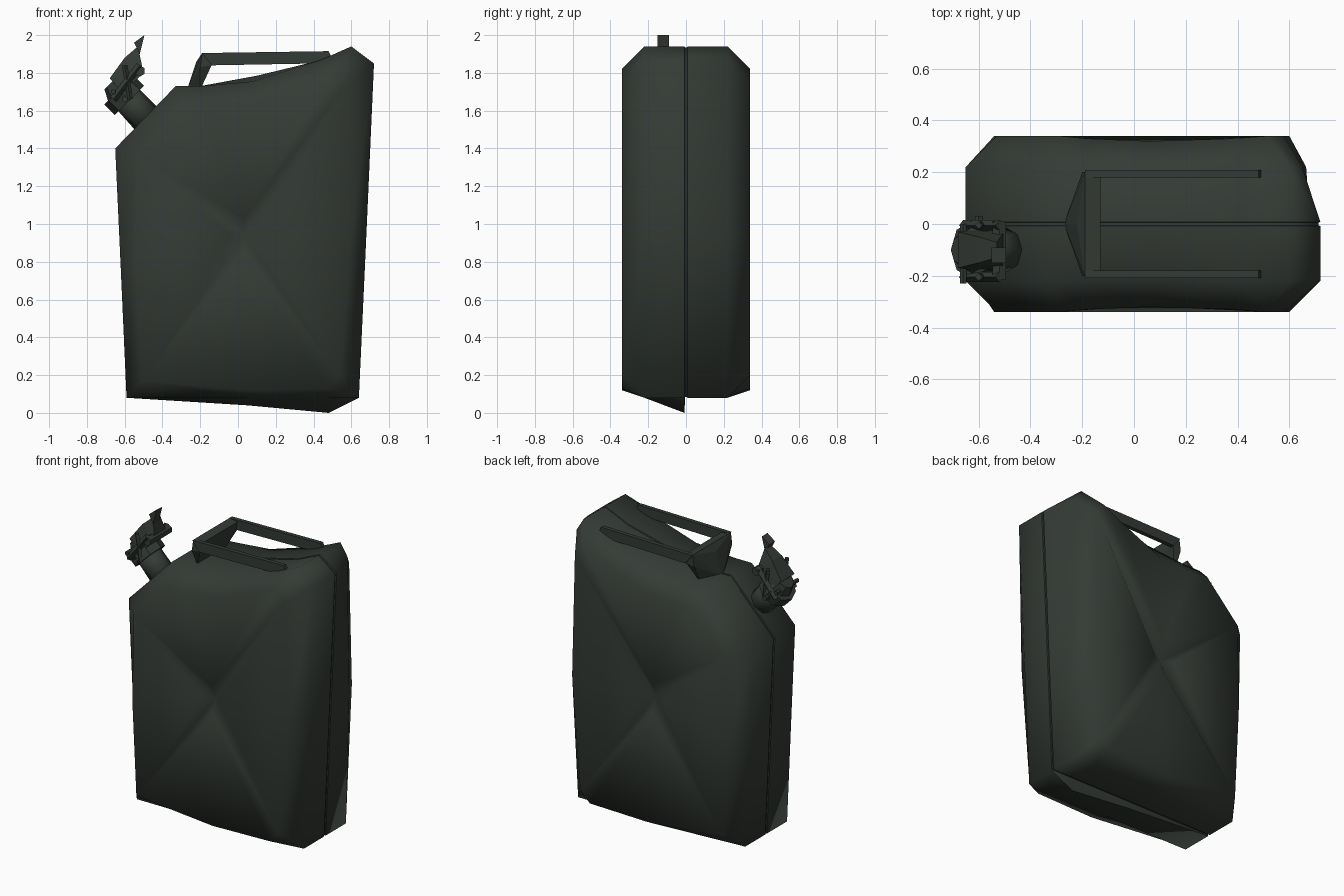
import bpy, bmesh, math
from mathutils import Vector

if "Cube" in bpy.data.objects:
    bpy.data.objects.remove(bpy.data.objects["Cube"])

paint = bpy.data.materials.new("dark olive paint")
paint.diffuse_color = (0.034, 0.043, 0.035, 1)
paint.use_nodes = True
paint.node_tree.nodes["Principled BSDF"].inputs["Base Color"].default_value = paint.diffuse_color


def finish(name, bm, smooth=False):
    bmesh.ops.recalc_face_normals(bm, faces=bm.faces)
    me = bpy.data.meshes.new(name)
    bm.to_mesh(me)
    bm.free()
    me.materials.append(paint)
    for p in me.polygons:
        p.use_smooth = smooth
    ob = bpy.data.objects.new(name, me)
    bpy.context.collection.objects.link(ob)
    return ob


def hull(name, pts):
    bm = bmesh.new()
    vs = [bm.verts.new(p) for p in pts]
    bmesh.ops.convex_hull(bm, input=vs)
    return finish(name, bm)


def rod(name, a, b, r1, r2=None, sides=8, smooth=False):
    a, b = Vector(a), Vector(b)
    bm = bmesh.new()
    bmesh.ops.create_cone(bm, cap_ends=True, segments=sides, radius1=r1,
                          radius2=r1 if r2 is None else r2, depth=(b - a).length)
    rot = (b - a).to_track_quat('Z', 'Y')
    for v in bm.verts:
        v.co = rot @ v.co + (a + b) / 2
    return finish(name, bm, smooth)


# Can body: outlines in x, z lofted along y, with a fine groove at the seam
middle = [(-.65, 1.4), (-.62, .75), (-.59, .08), (.05, .08), (.48, .08), (.64, .08), (.68, .95),
          (.72, 1.85), (.6, 1.94), (.43, 1.865), (.1, 1.785), (-.2, 1.73), (-.33, 1.73)]
dipped = list(middle)
dipped[3], dipped[4] = (.05, .04), (.48, 0)
shoulder = list(middle)
shoulder[10] = (.08, 1.755)
back = list(shoulder)
back[6], back[7] = (.665, .95), (.65, 1.86)
# Panel rim: x, z and how far it sinks from the widest side
panel = [(-.53, 1.37, 0), (-.54, .8, 0), (-.51, .17, 0), (.05, .12, 0), (.47, .13, 0),
         (.54, .2, 0), (.6, .95, 0), (.58, 1.75, 0), (.52, 1.82, 0), (.38, 1.76, .01),
         (.06, 1.63, .02), (-.18, 1.62, .01), (-.29, 1.62, 0)]
groove = [(.03 + (x - .03) * .99, .95 + (z - .95) * .994) for x, z in middle]
rings = [(-.22, shoulder), (-.008, dipped), (-.005, groove),
         (.005, groove), (.008, middle), (.22, back)]
bm = bmesh.new()
loops = [[bm.verts.new((x, y, z)) for x, z in prof] for y, prof in rings]
rims = [[bm.verts.new((x, s * (.34 - d), z)) for x, z, d in panel] for s in (-1, 1)]
loops = [rims[0]] + loops + [rims[1]]
n = len(middle)
for lo, hi in zip(loops, loops[1:]):
    for i in range(n):
        j = (i + 1) % n
        bm.faces.new((lo[i], lo[j], hi[j], hi[i]))
# Side panels: four shallow wedges divided by a pressed cross
wedges = [((0, 1, 2), (-.07, 0)), ((2, 3, 4, 5), (0, -.09)), ((5, 6, 7), (.07, 0)),
          ((7, 8, 9, 10, 11, 12, 0), (0, .09))]
for rim, s in ((rims[0], -1), (rims[1], 1)):
    c = bm.verts.new((.03, s * .275, .94))
    tips = [bm.verts.new((.03 + dx, s * .315, .94 + dz)) for _, (dx, dz) in wedges]
    for k, (ids, _) in enumerate(wedges):
        for i, j in zip(ids, ids[1:]):
            bm.faces.new((rim[i], rim[j], tips[k]))
        bm.faces.new((rim[ids[0]], tips[k], c))
        bm.faces.new((rim[ids[-1]], c, tips[k]))
# Crisp seam edges
for loop in loops[2:6]:
    for i in range(n):
        bm.edges.get((loop[i], loop[(i + 1) % n])).smooth = False
finish("can_body", bm, True)

# Carrying handle: two rails and a pointed front support
for s, side in ((-1, "near"), (1, "far")):
    hull("handle_rail_" + side, [(x, s * y, z) for y in (.18, .208) for x, z in
         ((-.19, 1.905), (-.14, 1.84), (.42, 1.85), (.5, 1.87), (.48, 1.915))])
hull("handle_support", [(-.27, 0, 1.71), (-.2, -.14, 1.71), (-.2, .14, 1.71),
     (-.22, 0, 1.86)] + [(x, s * .2, z) for s in (-1, 1)
     for x, z in ((-.19, 1.905), (-.13, 1.895), (-.14, 1.84), (-.2, 1.83))])

# Pouring neck and cap
Y = -.1
rod("neck", (-.46, Y, 1.53), (-.6, Y, 1.68), .085, .08, 8, True)
rod("cap_rim", (-.575, Y, 1.655), (-.63, Y, 1.71), .11)
rod("cap_dome", (-.61, Y, 1.7), (-.665, Y, 1.755), .1, .06)

# Clamp frame on both sides of the cap
for y in (-.205, -.005):
    rod("clamp_arm", (-.66, y, 1.66), (-.52, y, 1.84), .02, sides=4)
    rod("clamp_strut", (-.57, y, 1.66), (-.6, y, 1.84), .015, sides=4)
rod("hinge_pin", (-.6, -.225, 1.66), (-.6, .03, 1.66), .017, sides=6)
rod("clamp_pin", (-.52, -.215, 1.81), (-.52, .01, 1.81), .03, sides=6)
rod("latch_pin", (-.66, -.23, 1.7), (-.66, 0, 1.7), .014, sides=6)

# Locking lever rising from the cap to a bent tip
hull("lever", [(x, Y + s * w, z) for s in (-1, 1) for x, z, w in
     ((-.68, 1.77, .07), (-.6, 1.7, .08), (-.6, 1.88, .05), (-.5, 1.8, .07), (-.53, 1.94, .03))])
hull("lever_tip", [(x, Y - .02 + s * .03, z) for s in (-1, 1) for x, z in
     ((-.55, 1.96), (-.52, 1.9), (-.495, 2.0), (-.51, 1.95))])
